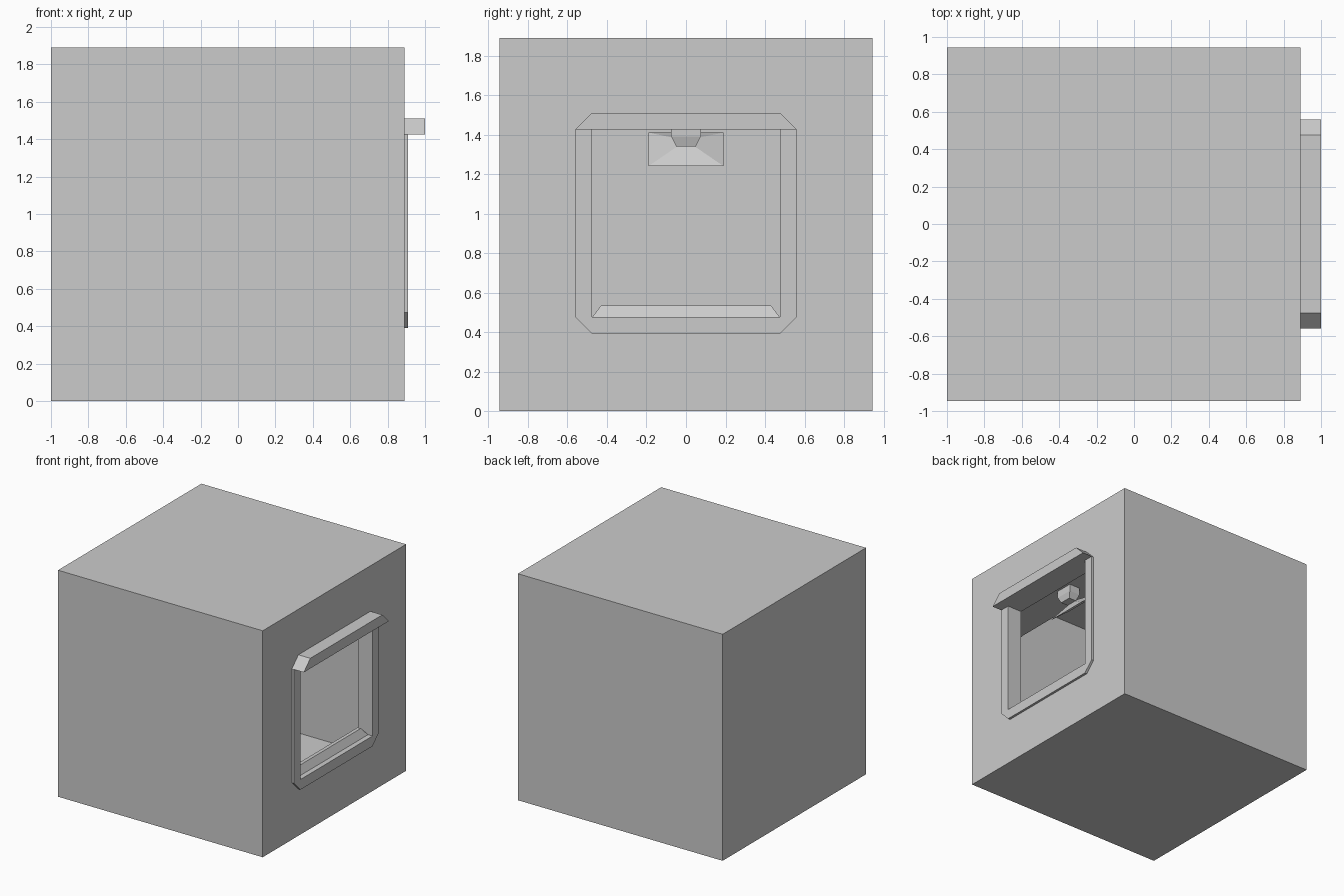
import bpy

if "Cube" in bpy.data.objects:
    bpy.data.objects.remove(bpy.data.objects["Cube"])

T = 0.115                      # wall thickness
X0, X1 = -1.0, 0.89            # room depth; the window is in the +x wall
W, H = 0.945, 1.89             # half width and height
WIN, LOW, HIGH = 0.475, 0.475, 1.425


def mesh_object(name, verts, faces):
    mesh = bpy.data.meshes.new(name)
    mesh.from_pydata(verts, [], faces)
    mesh.update()
    ob = bpy.data.objects.new(name, mesh)
    bpy.context.collection.objects.link(ob)
    return ob


def loft(name, a, b):
    """Solid between two matching loops of points."""
    n = len(a)
    faces = [tuple(reversed(range(n))), tuple(range(n, 2 * n))]
    faces += [(i, (i + 1) % n, n + (i + 1) % n, n + i) for i in range(n)]
    return mesh_object(name, a + b, faces)


def rect(x0, x1, hw, z):
    return [(x0, -hw, z), (x1, -hw, z), (x1, hw, z), (x0, hw, z)]


def box(name, x0, x1, hw, z0, z1):
    return loft(name, rect(x0, x1, hw, z0), rect(x0, x1, hw, z1))


def prism(name, profile, x0, x1):
    """Extrude a (y, z) profile along x."""
    return loft(name, [(x0, y, z) for y, z in profile], [(x1, y, z) for y, z in profile])


# Hollow room with a square window
room = box("room_shell", X0, X1, W, 0, H)
cutters = [box("cavity_cutter", X0 + T, X1 - T, W - T, T, H - T),
           box("window_cutter", X1 - T - 0.1, X1 + 0.1, WIN, LOW, HIGH)]
for c in cutters:
    c.hide_render = True
    mod = room.modifiers.new(c.name, 'BOOLEAN')
    mod.operation, mod.solver, mod.object = 'DIFFERENCE', 'EXACT', c
dg = bpy.context.evaluated_depsgraph_get()
cut_mesh = bpy.data.meshes.new_from_object(room.evaluated_get(dg))
room.modifiers.clear()
room.data = cut_mesh
for c in cutters:
    bpy.data.objects.remove(c)

# Window trim: ring with chamfered outer corners and square inner corners
o, c = 0.56, WIN
outer = [(-o, LOW), (-c, 0.39), (c, 0.39), (o, LOW),
         (o, HIGH), (c, 1.51), (-c, 1.51), (-o, HIGH)]
inner = [(-c, LOW), (-c, LOW), (c, LOW), (c, LOW),
         (c, HIGH), (c, HIGH), (-c, HIGH), (-c, HIGH)]
corners = [(-c, LOW), (c, LOW), (c, HIGH), (-c, HIGH)]
verts, faces = [], []
for x in (X1, 0.91):
    verts += [(x, y, z) for y, z in outer + corners]
for i in range(8):
    j = (i + 1) % 8
    a, b = 8 + corners.index(inner[i]), 8 + corners.index(inner[j])
    ring = [i, j, b] if a == b else [i, j, b, a]
    faces += [[k + 12 for k in ring], ring[::-1], [i, i + 12, j + 12, j][::-1]]
    if a != b:
        faces.append([a, a + 12, b + 12, b])
mesh_object("window_trim", verts, faces)

# Awning bar over the window
prism("awning", [(-o, HIGH), (o, HIGH), (c, 1.51), (-c, 1.51)], X1, 1.0)

# Raised ridge on the window sill
loft("sill_ridge", rect(0.775, 0.868, WIN, LOW), rect(0.803, 0.833, 0.43, 0.535))

# Housing above the window on the inside, with a tapered nozzle below it
box("inner_housing", 0.49, X1 - T, W - T, 1.45, H - T)
box("nozzle_body", 0.63, 0.73, 0.075, 1.39, 1.45)
loft("nozzle_tip", rect(0.645, 0.715, 0.05, 1.34), rect(0.63, 0.73, 0.075, 1.39))

# Tilted plate with a shallow pyramid face behind the nozzle
plate = [(0.71, -0.19, 1.24), (0.71, 0.19, 1.24), (0.5, 0.19, 1.41), (0.5, -0.19, 1.41)]
mesh_object("tilted_plate", plate + [(0.63, 0, 1.37)],
            [(3, 2, 1, 0), (0, 1, 4), (1, 2, 4), (2, 3, 4), (3, 0, 4)])
